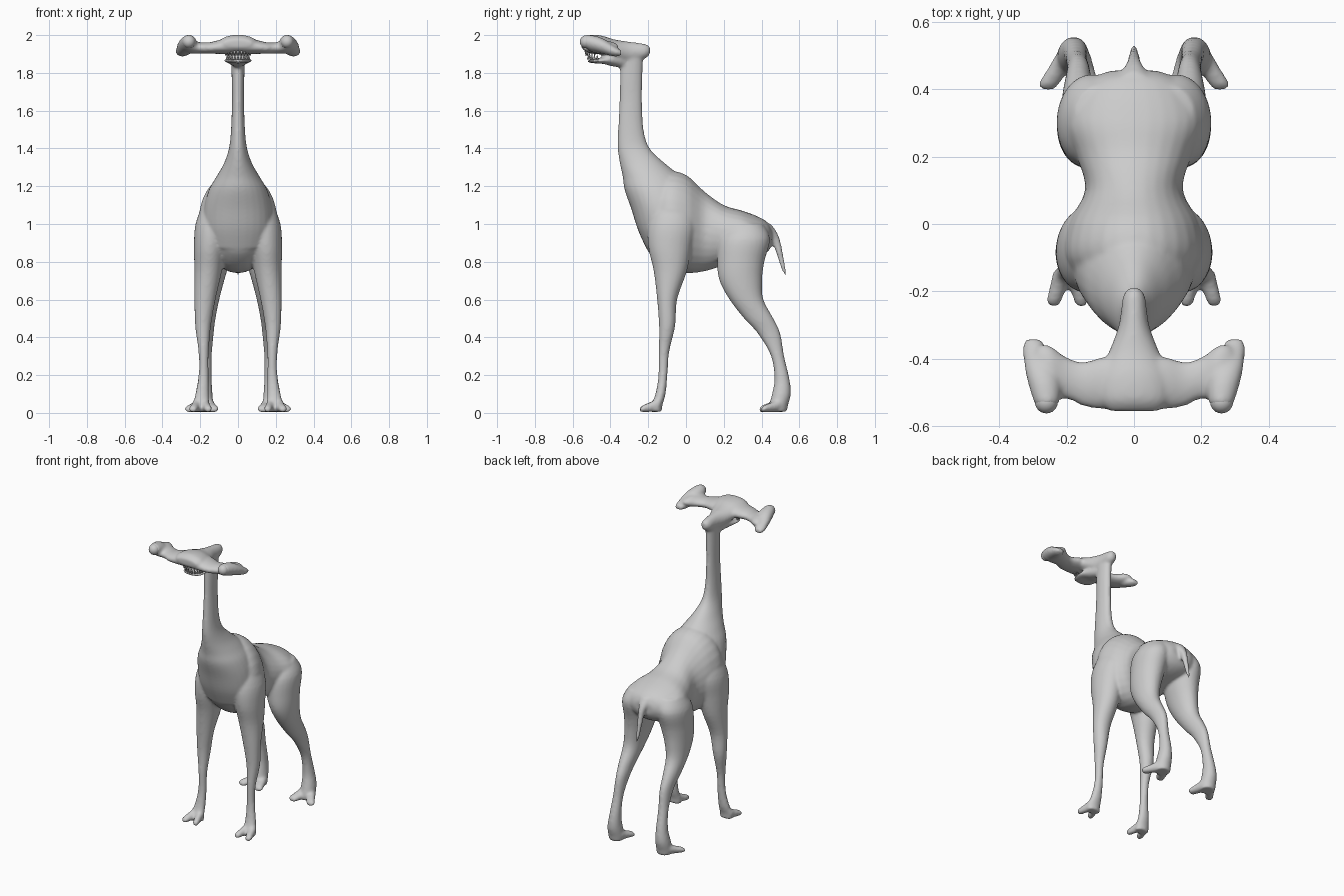
import bpy, bmesh, math
from mathutils import Vector, Matrix

AXES = {'x': (Vector((0, 1, 0)), Vector((0, 0, 1))),
        'y': (Vector((1, 0, 0)), Vector((0, 0, 1))),
        'z': (Vector((1, 0, 0)), Vector((0, 1, 0)))}


def catmull(a, b, c, d, t):
    return [0.5 * (2*q + (r - p)*t + (2*p - 5*q + 4*r - s)*t*t + (3*q - p - 3*r + s)*t**3)
            for p, q, r, s in zip(a, b, c, d)]


def loft(bm, axis, secs, side=1, steps=4, n=28):
    """Closed tube through elliptical sections (x, y, z, radius a, radius b)."""
    u, v = AXES[axis]
    fine = []
    for i in range(len(secs) - 1):
        a, d = secs[max(i-1, 0)], secs[min(i+2, len(secs)-1)]
        fine += [catmull(a, secs[i], secs[i+1], d, k/steps) for k in range(steps)]
    fine.append(secs[-1])
    rings = []
    for x, y, z, ra, rb in fine:
        c = Vector((x, y, z))
        ring = []
        for k in range(n):
            t = 2*math.pi*k/n
            p = c + u*max(ra, .004)*math.cos(t) + v*max(rb, .004)*math.sin(t)
            ring.append(bm.verts.new((p.x*side, p.y, p.z)))
        rings.append(ring)
    faces = [bm.faces.new(rings[0]), bm.faces.new(rings[-1][::-1])]
    for r, s in zip(rings, rings[1:]):
        for k in range(n):
            j = (k+1) % n
            faces.append(bm.faces.new((r[k], s[k], s[j], r[j])))
    bmesh.ops.recalc_face_normals(bm, faces=faces)


def finish(name, bm):
    me = bpy.data.meshes.new(name)
    bm.to_mesh(me)
    bm.free()
    for p in me.polygons:
        p.use_smooth = True
    ob = bpy.data.objects.new(name, me)
    bpy.context.collection.objects.link(ob)
    return ob


bm = bmesh.new()

# trunk
loft(bm, 'y', [(0, y, z, a, b) for y, z, a, b in [
    (-.23, 1.02, .07, .10), (-.19, 1.02, .14, .18), (-.10, 1.02, .205, .255),
    (0, 1.0, .195, .26), (.10, .96, .145, .21), (.20, .94, .17, .16),
    (.30, .935, .205, .135), (.38, .93, .18, .11), (.43, .93, .13, .08), (.455, .93, .07, .04)]])

# neck flowing into the chest
loft(bm, 'z', [(0, y, z, a, b) for z, y, a, b in [
    (1.92, -.285, .035, .06), (1.8, -.29, .034, .06), (1.65, -.292, .032, .06),
    (1.5, -.292, .037, .068), (1.4, -.277, .048, .085), (1.32, -.23, .075, .12),
    (1.25, -.18, .115, .155), (1.18, -.15, .155, .175), (1.08, -.13, .18, .16),
    (.97, -.12, .18, .135), (.87, -.11, .15, .10)]])

# head: skull and lower jaw
loft(bm, 'y', [(0, y, z, a, b) for y, z, a, b in [
    (-.19, 1.92, .015, .018), (-.215, 1.915, .033, .038), (-.30, 1.91, .045, .055),
    (-.38, 1.925, .075, .052), (-.45, 1.948, .10, .05), (-.52, 1.957, .10, .043),
    (-.555, 1.957, .075, .02)]])
loft(bm, 'y', [(0, y, z, a, b) for y, z, a, b in [
    (-.52, 1.863, .045, .007), (-.49, 1.862, .07, .011), (-.44, 1.866, .075, .018),
    (-.39, 1.87, .06, .035), (-.32, 1.87, .035, .045)]])

# tail
loft(bm, 'z', [(0, y, z, a, b) for z, y, a, b in [
    (1.0, .41, .05, .04), (.95, .455, .03, .03), (.89, .483, .019, .022),
    (.82, .502, .016, .016), (.76, .517, .011, .012), (.72, .53, .005, .005)]], n=16)

for s in (1, -1):
    # hammer wing and its end lobe
    loft(bm, 'x', [(0, -.47, 1.945, .085, .045), (.09, -.472, 1.938, .078, .038),
                   (.15, -.475, 1.932, .066, .03), (.20, -.457, 1.932, .062, .03),
                   (.25, -.445, 1.938, .085, .035), (.285, -.44, 1.938, .08, .025)], s)
    loft(bm, 'y', [(.26, -.54, 1.966, .03, .028), (.26, -.52, 1.964, .04, .038),
                   (.27, -.45, 1.945, .05, .042), (.292, -.38, 1.915, .038, .028),
                   (.30, -.342, 1.905, .025, .014)], s)
    # front leg
    loft(bm, 'z', [(.11, -.07, 1.12, .07, .09), (.135, -.075, 1.0, .09, .125),
                   (.148, -.085, .88, .085, .115), (.158, -.083, .75, .073, .088),
                   (.175, -.10, .6, .056, .053), (.185, -.10, .46, .042, .043),
                   (.182, -.117, .32, .027, .028), (.182, -.122, .2, .027, .024),
                   (.19, -.135, .1, .036, .027), (.195, -.155, .04, .045, .03),
                   (.195, -.158, .006, .045, .03)], s)
    # hind leg
    loft(bm, 'z', [(.10, .32, 1.0, .08, .09), (.125, .31, .92, .10, .135),
                   (.137, .29, .8, .092, .125), (.15, .29, .7, .077, .113),
                   (.16, .32, .6, .061, .09), (.165, .385, .5, .046, .078),
                   (.165, .44, .42, .036, .06), (.17, .485, .3, .031, .035),
                   (.175, .508, .18, .036, .04), (.18, .505, .1, .045, .05),
                   (.18, .49, .04, .05, .05), (.18, .488, .006, .047, .046)], s)
    # two toes per foot
    for x0, y0, x1, y1, r in [(.18, -.14, .157, -.23, .021), (.212, -.14, .237, -.228, .023),
                              (.19, .51, .253, .415, .031), (.165, .50, .132, .405, .031)]:
        loft(bm, 'y', [(x0, y0, .045, r*1.2, .04),
                       ((x0+x1)/2, (y0+y1)/2, .032, r*1.1, .028),
                       (x1, y1, .022, r, .019), (x1, y1-.016, .016, r*.6, .011)], s, n=16)

body = finish("creature_body", bm)
rm = body.modifiers.new("fuse", 'REMESH')
rm.mode = 'VOXEL'
rm.voxel_size = .008
rm.use_smooth_shade = True
sm = body.modifiers.new("soften", 'SMOOTH')
sm.factor = .5
sm.iterations = 10

# eyes at the hammer tips
bm = bmesh.new()
for s in (1, -1):
    bmesh.ops.create_uvsphere(bm, u_segments=24, v_segments=16, radius=.034,
                              matrix=Matrix.Translation((.26*s, -.528, 1.965)))
finish("eyes", bm)

# teeth along both jaws
bm = bmesh.new()
for base, flip, rad, back in [(1.903, math.pi, .066, -.475), (1.884, 0, .058, -.462)]:
    for i in range(11):
        t = math.pi*(i + .5)/11
        m = Matrix.Translation((rad*math.cos(t), back - .055*math.sin(t), base)) @ Matrix.Rotation(flip, 4, 'X')
        bmesh.ops.create_cone(bm, cap_ends=True, segments=8, radius1=.007, radius2=.001,
                              depth=.026, matrix=m)
finish("teeth", bm)
